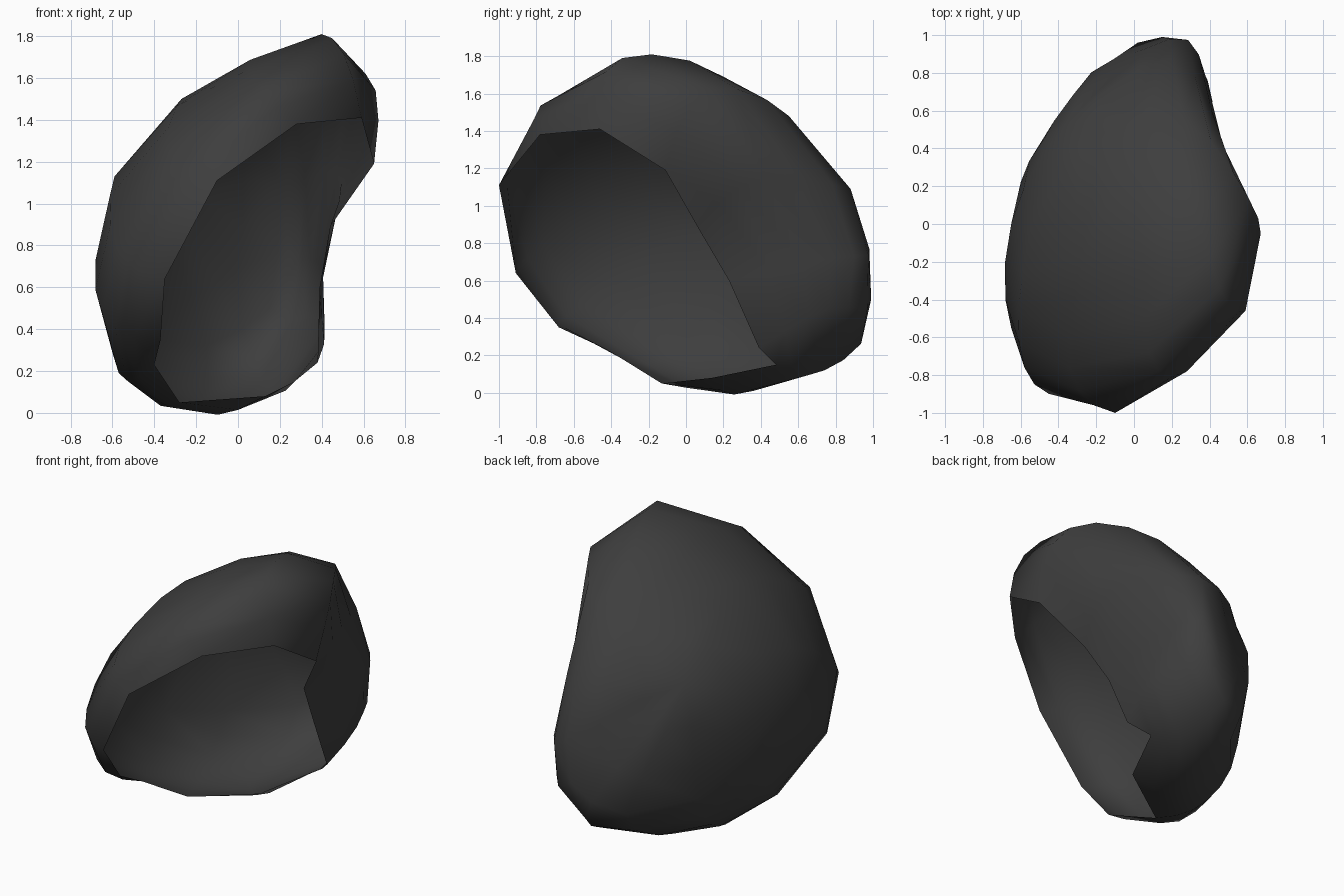
import bpy
import bmesh
from mathutils import Vector

default_cube = bpy.data.objects.get("Cube")
if default_cube:
    bpy.data.objects.remove(default_cube, do_unlink=True)

# Ribs of the hollow shell: open rim, outer shoulder, inner shoulder
RIBS = [
    ((-.1, -1, 1.11), (-.34, -.76, 1.27), (-.27, -.17, 1.5)),
    ((.28, -.78, 1.38), (.08, -.68, 1.59), (.02, 0, 1.66)),
    ((.59, -.46, 1.41), (.45, -.34, 1.79), (.24, .2, 1.69)),
    ((.65, -.11, 1.19), (.61, .13, 1.62), (.26, .55, 1.48)),
    ((.44, .06, .89), (.47, .42, 1.15), (.2, .88, 1.09)),
    ((.39, .23, .6), (.38, .78, .72), (.19, .98, .77)),
    ((.38, .39, .24), (.39, .76, .45), (.15, .99, .5)),
    ((.27, .48, .15), (.14, .74, .12), (.02, .96, .4)),
    ((.13, .14, .08), (-.16, .36, .01), (-.15, .84, .32)),
    ((-.28, -.13, .05), (-.4, .22, .07), (-.42, .47, .35)),
    ((-.4, -.42, .23), (-.57, -.1, .19), (-.6, .22, .6)),
    ((-.37, -.68, .35), (-.65, -.55, .48), (-.65, 0, .85)),
    ((-.35, -.91, .64), (-.58, -.76, .79), (-.59, -.26, 1.13)),
]
CROWN = Vector((-.36, .53, 1.12))
STEPS = 3


def spline(before, start, end, after, t):
    """Smooth curve from start to end, guided by its neighbours."""
    return 0.5 * (2 * start + (end - before) * t
                  + (2 * before - 5 * start + 4 * end - after) * t ** 2
                  + (3 * start - before - 3 * end + after) * t ** 3)


def rib_points(index):
    """Sample one rib from the rim up to, but not including, the crown."""
    rim, outer, inner = [Vector(p) for p in RIBS[index]]
    opposite = Vector(RIBS[(index + len(RIBS) // 2) % len(RIBS)][2])
    guide = [3 * (rim - outer) + inner, rim, outer, inner, CROWN, opposite]
    return [spline(*guide[s:s + 4], step / STEPS)
            for s in range(3) for step in range(STEPS)]


def build_shell(name, material):
    """Skin neighbouring ribs and close them with a fan at the crown."""
    bm = bmesh.new()
    crown = bm.verts.new(CROWN)
    ribs = [[bm.verts.new(p) for p in rib_points(i)] for i in range(len(RIBS))]
    for i, rib in enumerate(ribs):
        following = ribs[(i + 1) % len(ribs)]
        for low in range(len(rib) - 1):
            bm.faces.new((rib[low], following[low],
                          following[low + 1], rib[low + 1]))
        bm.faces.new((rib[-1], following[-1], crown))
    bmesh.ops.recalc_face_normals(bm, faces=bm.faces[:])
    # Turn the skin outward if the crown points into the hollow
    bm.normal_update()
    if crown.normal.dot(Vector((-1, 1, 0))) < 0:
        bmesh.ops.reverse_faces(bm, faces=bm.faces[:])
    bmesh.ops.triangulate(bm, faces=bm.faces[:])
    mesh = bpy.data.meshes.new(name)
    bm.to_mesh(mesh)
    bm.free()
    mesh.materials.append(material)
    shell = bpy.data.objects.new(name, mesh)
    bpy.context.collection.objects.link(shell)
    return shell


# Single charcoal colour
charcoal = bpy.data.materials.new("charcoal")
charcoal.use_nodes = True
colour = (.048, .048, .048, 1)
charcoal.diffuse_color = colour
charcoal.node_tree.nodes["Principled BSDF"].inputs["Base Color"].default_value = colour

shell = build_shell("hollow_shell", charcoal)
bpy.context.view_layer.objects.active = shell
shell.select_set(True)
bpy.ops.object.shade_smooth_by_angle(angle=1.0)
